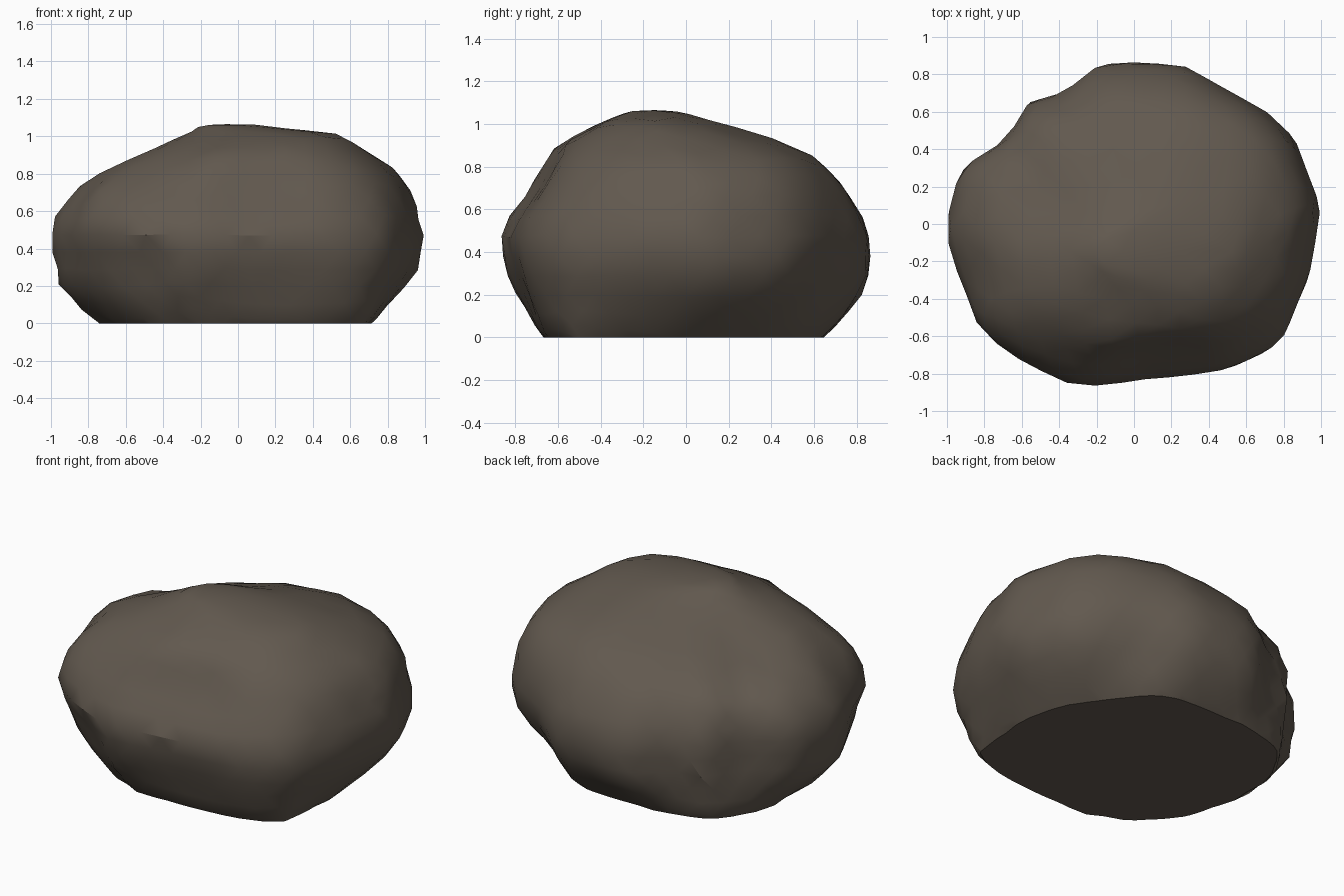
import bpy
import bmesh
from math import atan2, cos, sin, pi, exp, hypot
from mathutils import Vector, noise

default_cube = bpy.data.objects.get("Cube")
if default_cube:
    bpy.data.objects.remove(default_cube, do_unlink=True)

# Plan outlines of the boulder and of its flat base, counter-clockwise
OUTLINE = [(1, .1), (.86, .48), (.7, .63), (.3, .85), (0, .88), (-.2, .86),
           (-.4, .7), (-.57, .68), (-.7, .5), (-.93, .32), (-1, 0),
           (-.95, -.2), (-.8, -.52), (-.53, -.75), (-.3, -.87), (0, -.82),
           (.52, -.76), (.77, -.6), (.93, -.3)]
BASE = [(.69, -.1), (.64, .15), (.49, .42), (.32, .63), (-.2, .65),
        (-.55, .62), (-.73, .32), (-.7, 0), (-.62, -.3), (-.42, -.53),
        (-.2, -.63), (.2, -.62), (.5, -.58), (.67, -.45)]
# Height, then the extents: min x, max x, min y, max y
LEVELS = [(.2, -.96, .92, -.79, .85), (.34, -.97, .99, -.84, .88),
          (.5, -1, .99, -.86, .87), (.68, -.91, .94, -.72, .77),
          (.82, -.74, .84, -.63, .61), (.9, -.53, .71, -.57, .38),
          (1, -.29, .54, -.37, .13), (1.06, -.16, -.02, -.2, -.04)]
# Broad dents (negative) and bumps: centre, radius, amount
DENTS = [((-.45, -.7, .25), .2, -.05), ((-.75, .5, .35), .25, -.04),
         ((.55, .62, .25), .22, -.06), ((-.57, .2, .85), .25, -.07),
         ((-.65, -.52, .62), .22, .06), ((.7, -.55, .55), .25, .02),
         ((.72, -.6, .15), .22, .06), ((.45, .45, .8), .35, .06)]


def extents(z):
    """Extents of the boulder at a height, blended between levels."""
    if z <= LEVELS[0][0]:
        return LEVELS[0][1:]
    for low, high in zip(LEVELS, LEVELS[1:]):
        if z <= high[0]:
            t = (z - low[0]) / (high[0] - low[0])
            return [a + (b - a) * t for a, b in zip(low[1:], high[1:])]
    return LEVELS[-1][1:]


def outline_radius(outline, d):
    """Distance from the centre to an outline in direction d."""
    for i, p in enumerate(outline):
        a, b = Vector(outline[i - 1]), Vector(p)
        if a.cross(d) >= 0 and d.cross(b) >= 0 and a.dot(d) > 0:
            return a.cross(b - a) / d.cross(b - a)
    return 1


def shape(v):
    """Move a unit sphere point onto the boulder."""
    z = .38 + .672 * v.z
    x0, x1, y0, y1 = extents(z)
    angle = atan2(v.y, v.x)
    d = Vector((cos(angle), sin(angle)))
    at_pole = hypot(v.x, v.y) < .001
    r = 0 if at_pole else outline_radius(OUTLINE, d)
    section = Vector(((x0 + x1) / 2 + d.x * r * (x1 - x0) / 2,
                      (y0 + y1) / 2 + d.y * r * (y1 - y0) / 1.75))
    # Towards the ground the section turns into the base outline
    foot = d * (0 if at_pole else outline_radius(BASE, d))
    foot *= 1 + 1.3 * min(0, z)
    flare = min(1, max(0, z / .22)) ** .75
    p = foot.lerp(section, flare).to_3d()
    p.z = z
    push = .012 + .014 * noise.noise(p * 5)
    for centre, radius, amount in DENTS:
        push += amount * exp(-((p - Vector(centre)).length / radius) ** 2)
    return p + v.normalized() * push


# Stone colour
stone = bpy.data.materials.new("grey_brown_stone")
stone.use_nodes = True
colour = (.122, .1, .078, 1)
stone.diffuse_color = colour
shader = stone.node_tree.nodes["Principled BSDF"]
shader.inputs["Base Color"].default_value = colour
shader.inputs["Roughness"].default_value = .9

# Boulder body, with a flat cut where it rests on the ground
bm = bmesh.new()
bmesh.ops.create_icosphere(bm, subdivisions=4, radius=1)
for vert in bm.verts:
    vert.co = shape(vert.co.copy())
bmesh.ops.smooth_vert(bm, verts=bm.verts, factor=.15, use_axis_x=True,
                      use_axis_y=True, use_axis_z=True)
cut = bmesh.ops.bisect_plane(bm, geom=bm.verts[:] + bm.edges[:] + bm.faces[:],
                             plane_co=(0, 0, 0), plane_no=(0, 0, 1),
                             clear_inner=True)
rim = [e for e in cut["geom_cut"] if isinstance(e, bmesh.types.BMEdge)]
bmesh.ops.contextual_create(bm, geom=rim)

# Centre it over the origin
xs = [v.co.x for v in bm.verts]
ys = [v.co.y for v in bm.verts]
middle = Vector(((max(xs) + min(xs)) / 2, (max(ys) + min(ys)) / 2, 0))
bmesh.ops.translate(bm, verts=bm.verts, vec=-middle)
bmesh.ops.recalc_face_normals(bm, faces=bm.faces)

mesh = bpy.data.meshes.new("boulder")
bm.to_mesh(mesh)
bm.free()
mesh.materials.append(stone)
boulder = bpy.data.objects.new("boulder", mesh)
bpy.context.collection.objects.link(boulder)
bpy.ops.object.select_all(action="DESELECT")
boulder.select_set(True)
bpy.context.view_layer.objects.active = boulder
bpy.ops.object.shade_smooth_by_angle(angle=pi / 6)
